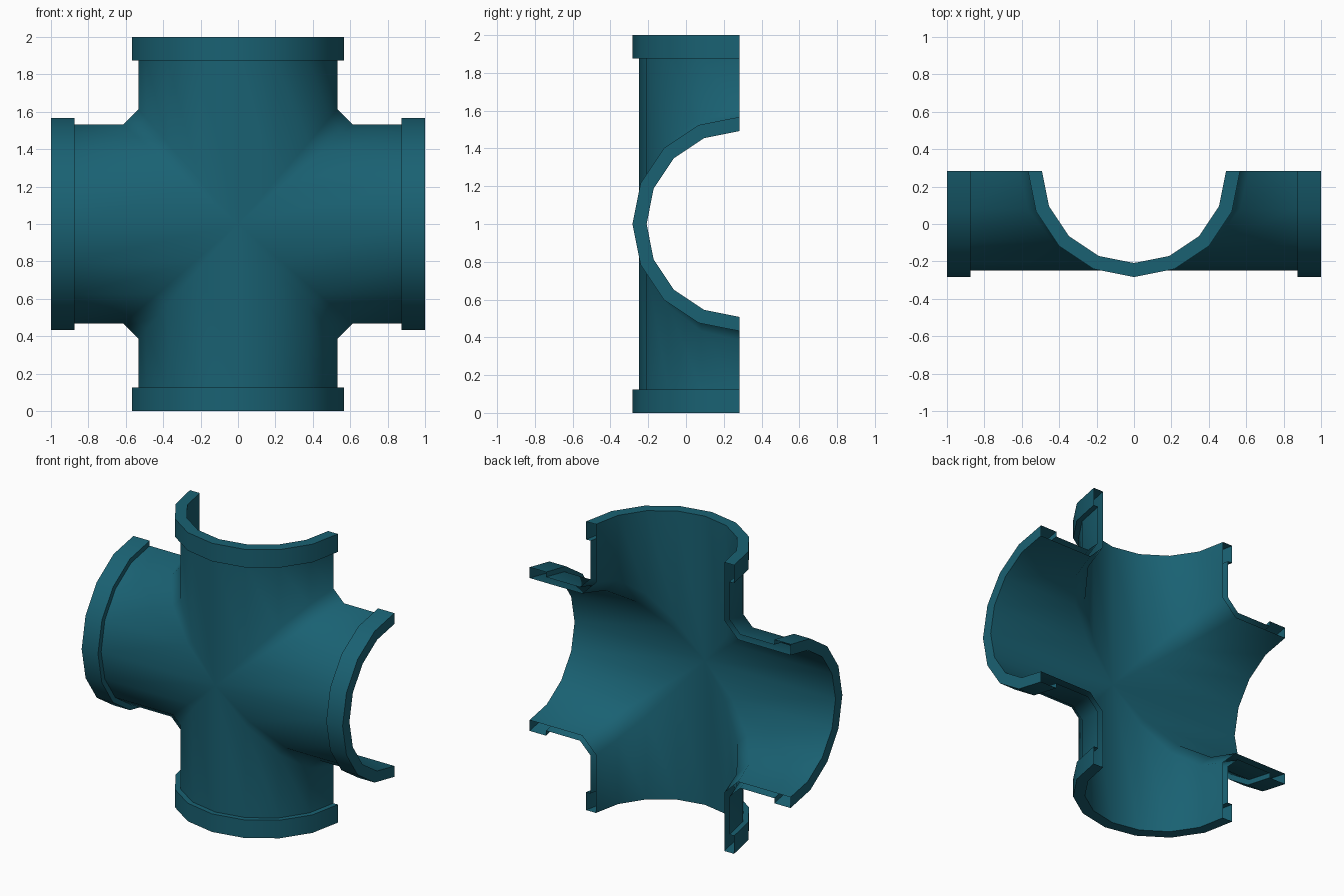
import bpy, bmesh
from math import sin, cos, pi, radians
from mathutils import Matrix, Vector

if "Cube" in bpy.data.objects:
    bpy.data.objects.remove(bpy.data.objects["Cube"])

R_RIM, R_OUT, R_IN = 0.567, 0.532, 0.492
RIM_START = 0.875
CY = R_RIM / 2                      # plane of the cut through the pipe axes
ANGLES = [radians(-90 + 22.5 * i) for i in range(9)]
CH_OUT, CH_IN = 0.082, 0.105        # chamfer where neighbouring pipes meet


def point(r, t, along):
    return Vector((r * sin(t), CY - r * cos(t), along))


def column(t):
    """Wall section of one arm at angle t: inner skin, end face, rim, outer skin."""
    s = abs(sin(t))
    return [point(R_IN, t, s * (R_IN + CH_IN)),
            point(R_IN, t, 1),
            point(R_RIM, t, 1),
            point(R_RIM, t, RIM_START),
            point(R_OUT, t, RIM_START),
            point(R_OUT, t, s * (R_OUT + CH_OUT))]


bm = bmesh.new()
for k in range(4):
    rot = Matrix.Rotation(k * pi / 2, 4, 'Y')
    place = lambda v: bm.verts.new(rot @ v)

    # pipe arm with its rim
    cols = [[place(v) for v in column(t)] for t in ANGLES]
    for a, b in zip(cols, cols[1:]):
        for j in range(5):
            bm.faces.new((a[j], b[j], b[j + 1], a[j + 1]))

    # tapering chamfer to the next arm, on both skins
    for r, c in ((R_IN, CH_IN), (R_OUT, CH_OUT)):
        pairs = []
        for t in ANGLES[4:]:
            p = point(r, t, sin(t) * (r + c))
            pairs.append((place(p), place(Vector((p.z, p.y, p.x)))))
        for a, b in zip(pairs, pairs[1:]):
            bm.faces.new((a[0], b[0], b[1], a[1]))

bmesh.ops.remove_doubles(bm, verts=bm.verts, dist=0.0005)
bmesh.ops.recalc_face_normals(bm, faces=bm.faces)
bmesh.ops.translate(bm, verts=bm.verts, vec=(0, 0, 1))

mesh = bpy.data.meshes.new("half_cross_pipe")
bm.to_mesh(mesh)
bm.free()
obj = bpy.data.objects.new("half_cross_pipe", mesh)
bpy.context.collection.objects.link(obj)

mat = bpy.data.materials.new("teal")
mat.diffuse_color = (0.01, 0.12, 0.17, 1)
mat.use_nodes = True
mat.node_tree.nodes["Principled BSDF"].inputs["Base Color"].default_value = mat.diffuse_color
mesh.materials.append(mat)

bpy.context.view_layer.objects.active = obj
obj.select_set(True)
bpy.ops.object.shade_smooth_by_angle(angle=radians(50))
